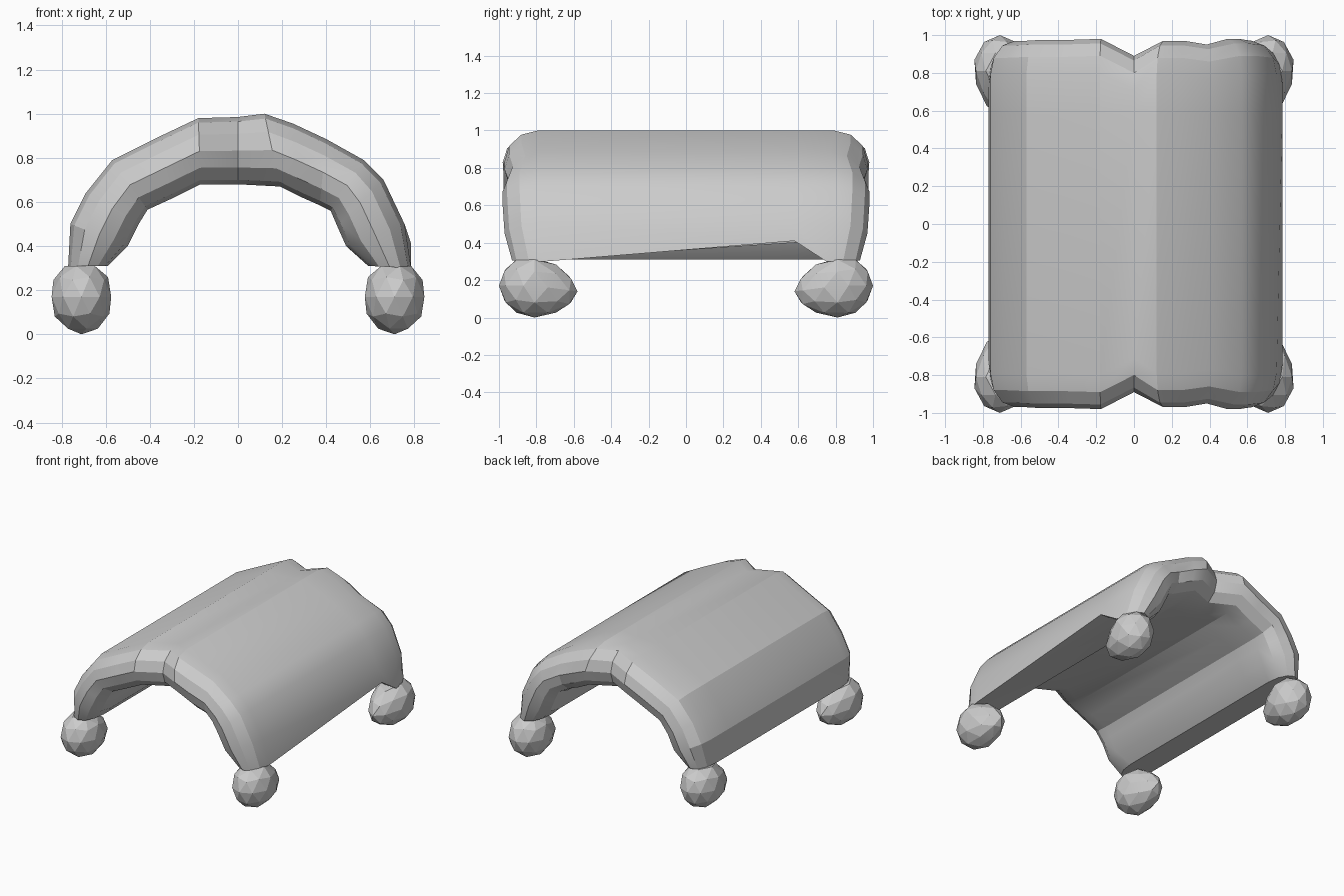
import bpy, bmesh, math
from mathutils import Vector

if "Cube" in bpy.data.objects:
    bpy.data.objects.remove(bpy.data.objects["Cube"])

grey = bpy.data.materials.new("light_grey")
grey.use_nodes = True
grey.diffuse_color = (0.6, 0.6, 0.6, 1)
grey.node_tree.nodes["Principled BSDF"].inputs["Base Color"].default_value = (0.6, 0.6, 0.6, 1)


def finish(name, bm, angle):
    bmesh.ops.recalc_face_normals(bm, faces=bm.faces)
    mesh = bpy.data.meshes.new(name)
    bm.to_mesh(mesh)
    bm.free()
    obj = bpy.data.objects.new(name, mesh)
    bpy.context.collection.objects.link(obj)
    mesh.materials.append(grey)
    bpy.ops.object.select_all(action="DESELECT")
    obj.select_set(True)
    bpy.context.view_layer.objects.active = obj
    bpy.ops.object.shade_smooth_by_angle(angle=math.radians(angle))
    return obj


# Arch stations: outer x, z; inner x, z; half length
STATIONS = [
    (-.77, .31, -.59, .31, .92), (-.76, .50, -.50, .40, .97),
    (-.69, .64, -.45, .50, .97), (-.57, .79, -.41, .565, .975),
    (-.37, .89, -.29, .62, .975), (-.18, .98, -.17, .68, .98),
    (0, .985, 0, .68, .89), (.12, 1.0, .19, .67, .97),
    (.25, .955, .28, .625, .97), (.40, .885, .37, .585, .95),
    (.57, .79, .42, .56, .98), (.66, .70, .45, .49, .98),
    (.755, .50, .49, .40, .97), (.785, .30, .59, .31, .93),
]
ROUND = .18
ANGLES = [math.radians(a) for a in (90, 60, 30, 0)]


def section(station, lift):
    """Long rounded slab section, returned as outer and inner rows."""
    ox, oz, ix, iz, half = station
    outer, inner = Vector((ox, 0, oz)), Vector((ix, 0, iz))
    mid, arm = (outer + inner) / 2, (outer - inner) / 2
    core = half - ROUND
    steps = [(-core - ROUND * math.sin(a), math.cos(a)) for a in ANGLES]
    steps += [(.58, 1)]
    steps += [(core + ROUND * math.sin(a), math.cos(a)) for a in reversed(ANGLES)]
    rows = []
    for sign in (1, -1):
        rows.append([mid + arm * c * sign + Vector((0, y, lift if i == 4 else 0))
                     for i, (y, c) in enumerate(steps)])
    return rows


# Arched body with rounded ends and a notch in the middle of each end
bm = bmesh.new()
rings, caps = [], []
for k, st in enumerate(STATIONS):
    top, low = section(st, .11 if k == len(STATIONS) - 1 else 0)
    tv = [bm.verts.new(p) for p in top]
    lv = [tv[0]] + [bm.verts.new(p) for p in low[1:-1]] + [tv[-1]]
    rings.append(tv + lv[-2:0:-1])
    caps.append((tv, lv))
for a, b in zip(rings, rings[1:]):
    n = len(a)
    for i in range(n):
        j = (i + 1) % n
        bm.faces.new((a[i], a[j], b[j], b[i]))
for tv, lv in (caps[0], caps[-1]):
    for i in range(len(tv) - 1):
        quad = list(dict.fromkeys((tv[i], tv[i + 1], lv[i + 1], lv[i])))
        bm.faces.new(quad)
finish("arched_body", bm, 22)


# Faceted feet with a narrower toe pointing toward the middle
def foot(name, sx, sy):
    bm = bmesh.new()
    bmesh.ops.create_icosphere(bm, subdivisions=2, radius=1)
    for v in bm.verts:
        x, y, z = v.co
        toe = max(0, -y)
        wide = 1 - .22 * toe
        v.co = ((.71 + .142 * x * wide) * sx,
                (.81 + (.19 if y > 0 else .23) * y) * sy,
                min(.31, .17 + .17 * z * wide - .03 * toe))
    finish(name, bm, 12)


for side, sx in (("right", -1), ("left", 1)):
    for end, sy in (("front", -1), ("back", 1)):
        foot(f"{end}_{side}_foot", sx, sy)
